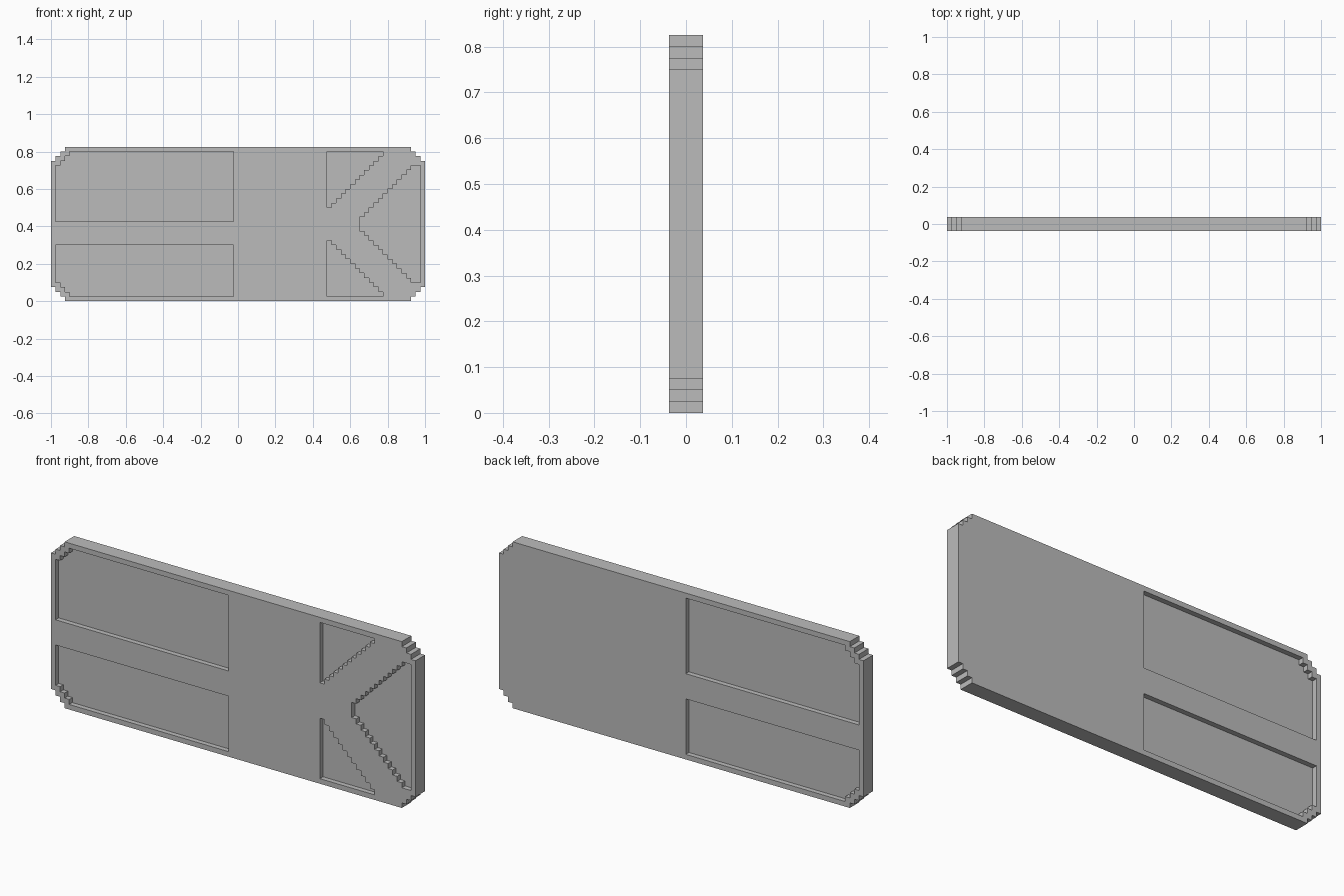
import bpy
import bmesh

CELL = 0.025   # the stepped design sits on a square grid
TOP = 33       # plate height in cells

cube = bpy.data.objects.get("Cube")
if cube:
    bpy.data.objects.remove(cube, do_unlink=True)


def stairs(x, z, dx, dz, n, z_first=False):
    """Staircase of n unit steps starting at (x, z)."""
    pts = [(x, z)]
    for _ in range(n):
        for along_z in (z_first, not z_first):
            if along_z:
                z += dz
            else:
                x += dx
            pts.append((x, z))
    return pts


def flip(pts):
    """Mirror an outline top to bottom."""
    return [(x, TOP - z) for x, z in pts]


def add_prism(bm, pts, y0, y1):
    """Extrude an outline from y0 to y1 (in cells)."""
    face = bm.faces.new([bm.verts.new((x * CELL, y0 * CELL, z * CELL)) for x, z in pts])
    ext = bmesh.ops.extrude_face_region(bm, geom=[face])
    verts = [g for g in ext["geom"] if isinstance(g, bmesh.types.BMVert)]
    bmesh.ops.translate(bm, verts=verts, vec=(0, (y1 - y0) * CELL, 0))


def make_object(name, prisms):
    bm = bmesh.new()
    for pts, y0, y1 in prisms:
        add_prism(bm, pts, y0, y1)
    bmesh.ops.recalc_face_normals(bm, faces=bm.faces)
    mesh = bpy.data.meshes.new(name)
    bm.to_mesh(mesh)
    bm.free()
    obj = bpy.data.objects.new(name, mesh)
    bpy.context.collection.objects.link(obj)
    return obj


# Plate outline with stepped corners
outline = (stairs(-40, 3, 1, -1, 3) + stairs(37, 0, 1, 1, 3, True)
           + stairs(40, 30, -1, 1, 3) + stairs(-37, TOP, -1, -1, 3, True))
plate = make_object("plate", [(outline, -1.5, 1.5)])

# Recess outlines
upper_panel = [(-39, 17), (-1, 17), (-1, 32)] + stairs(-36, 32, -1, -1, 3, True)
lower_panel = [(-39, 12), (-1, 12), (-1, 1)] + stairs(-36, 1, -1, 1, 3, True)
triangle = [(19, 32)] + stairs(19, 20, 1, 1, 12)
chevron = (stairs(26, 18, 1, 1, 11) + [(39, 29), (39, 4)]
           + stairs(37, 4, -1, 1, 11, True))

# Front recesses, and the two panels repeated on the back
front = [upper_panel, lower_panel, triangle, flip(triangle), chevron]
back = [upper_panel, lower_panel]
cutter = make_object("recess_cutter", [(p, -3, -0.5) for p in front]
                     + [(p, 0.5, 3) for p in back])
cutter.hide_render = True

# Cut the recesses
cut = plate.modifiers.new("recesses", "BOOLEAN")
cut.operation = "DIFFERENCE"
cut.solver = "EXACT"
cut.object = cutter
bpy.context.view_layer.update()
evaluated = plate.evaluated_get(bpy.context.evaluated_depsgraph_get())
carved = bpy.data.meshes.new_from_object(evaluated)
plate.modifiers.clear()
plate.data = carved
bpy.data.objects.remove(cutter, do_unlink=True)

# Plain grey material
grey = bpy.data.materials.new("plain_grey")
grey.use_nodes = True
colour = (0.5, 0.5, 0.5, 1)
grey.diffuse_color = colour
grey.node_tree.nodes["Principled BSDF"].inputs["Base Color"].default_value = colour
plate.data.materials.clear()
plate.data.materials.append(grey)
